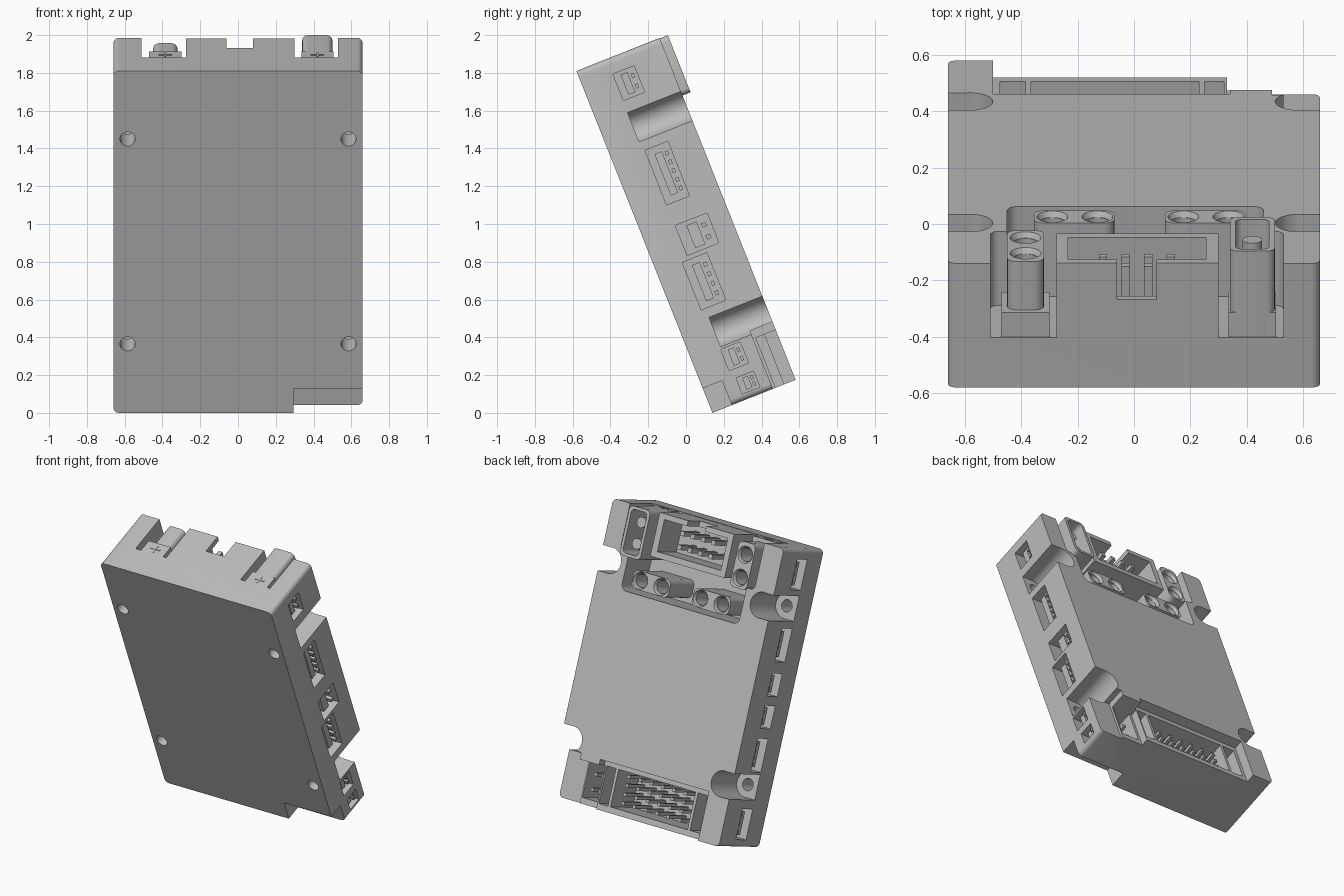
import bpy, bmesh, math
from mathutils import Matrix, Vector

cube = bpy.data.objects.get("Cube")
if cube:
    bpy.data.objects.remove(cube, do_unlink=True)

grey = bpy.data.materials.new("plain_grey")
grey.use_nodes = True
colour = (0.5, 0.5, 0.5, 1)
grey.diffuse_color = colour
grey.node_tree.nodes["Principled BSDF"].inputs["Base Color"].default_value = colour

# Local frame: x across, y through the depth (back is +), z along the case
TILT = Matrix.Translation((0, 0.14, 0)) @ Matrix.Rotation(math.radians(21.7), 4, 'X')
WIDE, DEEP, TALL = 0.66, 0.474, 1.948


def add_box(bm, x, y, z, bevel=0):
    """Box from three ranges; bevel rounds the edges that run through the depth."""
    size = [r[1] - r[0] for r in (x, y, z)]
    mid = Vector([(r[0] + r[1]) / 2 for r in (x, y, z)])
    made = bmesh.ops.create_cube(bm, size=1, matrix=Matrix.Translation(mid) @ Matrix.Diagonal((*size, 1)))
    if bevel:
        edges = {e for v in made["verts"] for e in v.link_edges
                 if abs(e.verts[0].co.y - e.verts[1].co.y) > 1e-4}
        bmesh.ops.bevel(bm, geom=list(edges), offset=bevel, segments=5, affect='EDGES', profile=0.5)


def add_rod(bm, x, z, y, r1, r2=None, sides=32):
    """Round rod or cone running through the depth."""
    mat = Matrix.Translation((x, sum(y) / 2, z)) @ Matrix.Rotation(-math.pi / 2, 4, 'X')
    bmesh.ops.create_cone(bm, cap_ends=True, segments=sides, radius1=r1,
                          radius2=r1 if r2 is None else r2, depth=y[1] - y[0], matrix=mat)


def finish(name, bm):
    mesh = bpy.data.meshes.new(name)
    bmesh.ops.recalc_face_normals(bm, faces=bm.faces[:])
    bm.to_mesh(mesh)
    bm.free()
    ob = bpy.data.objects.new(name, mesh)
    bpy.context.scene.collection.objects.link(ob)
    mesh.materials.append(grey)
    ob.matrix_world = TILT
    return ob


def boxes(name, items, bevel=0):
    bm = bmesh.new()
    for item in items:
        add_box(bm, *item, bevel)
    return finish(name, bm)


def rods(name, items):
    bm = bmesh.new()
    for item in items:
        add_rod(bm, *item)
    return finish(name, bm)


def carve(ob, cutters):
    """Subtract every cutter, keep the result and drop the cutters."""
    for c in cutters:
        c.hide_render = True
        mod = ob.modifiers.new("cut", 'BOOLEAN')
        mod.operation, mod.solver, mod.object = 'DIFFERENCE', 'EXACT', c
    bpy.context.view_layer.update()
    done = bpy.data.meshes.new_from_object(ob.evaluated_get(bpy.context.evaluated_depsgraph_get()))
    ob.modifiers.clear()
    ob.data = done
    for c in cutters:
        bpy.data.objects.remove(c, do_unlink=True)


def smooth(ob):
    bpy.ops.object.select_all(action='DESELECT')
    ob.select_set(True)
    bpy.context.view_layer.objects.active = ob
    bpy.ops.object.shade_smooth_by_angle(angle=math.radians(30))


# Case with mounting holes and their open scoops
case = boxes("case", [((-WIDE, WIDE), (0, DEEP), (0, TALL))], 0.03)
cuts = []
for side in (-1, 1):
    for z in (0.393, 1.56):
        x = side * 0.585
        cuts.append(rods("hole_cutter", [(x, z, (-0.1, 0.3), 0.04)]))
        cuts.append(rods("scoop_cutter", [(x, z, (0.17, 0.6), 0.084)]))
        out = sorted((x, side * 0.8))
        cuts.append(boxes("scoop_side_cutter", [(out, (0.17, 0.6), (z - 0.083, z + 0.083))]))

# Large recess at the upper end, open through the end face
cuts.append(boxes("recess_cutter", [((-0.45, 0.46), (0.19, 0.6), (1.4, 1.75))], 0.04))
cuts.append(boxes("recess_end_cutter", [((-0.51, 0.53), (0.191, 0.6), (1.64, 2.1))], 0.03))

# Lower end: lowered header, its three chambers, small header and corner
cavity = (0.04, 0.285)
low = [((-0.5, 0.34), (0.41, 0.6), (-0.1, 0.322)),
       ((0.33, 0.5), (0.36, 0.6), (-0.1, 0.285)),
       ((0.49, 0.8), (0.345, 0.6), (-0.1, 0.33)),
       ((0.295, 0.8), (-0.1, 0.11), (-0.1, 0.14))]
low += [(x, (0.15, 0.62), cavity) for x in
        ((-0.475, -0.385), (-0.365, 0.23), (0.25, 0.32), (0.35, 0.48))]
cuts += [boxes("lower_cutter", [item]) for item in low]

# Side sockets: side, z centre, y centre, length, height, number of contacts
sockets = [(1, 1.786, 0.234, 0.15, 0.12, 2), (1, 1.268, 0.247, 0.31, 0.13, 5),
           (1, 0.909, 0.274, 0.17, 0.18, 2), (1, 0.664, 0.216, 0.27, 0.14, 4),
           (1, 0.235, 0.22, 0.12, 0.11, 2), (1, 0.08, 0.234, 0.09, 0.1, 2)]
sockets += [(-1, z, 0.23, length, 0.12, count) for z, length, count in
            ((1.78, 0.2, 3), (1.32, 0.22, 4), (1.06, 0.15, 2),
             (0.85, 0.15, 2), (0.6, 0.22, 4), (0.15, 0.2, 3))]
liners, contacts = [], []
for side, z, y, length, high, count in sockets:
    mouth = sorted((side * 0.55, side * 0.7))
    cuts.append(boxes("socket_cutter", [(mouth, (y - high / 2, y + high / 2),
                                         (z - length / 2, z + length / 2))]))
    liners.append((sorted((side * 0.54, side * 0.63)), (y - high * 0.2, y + high * 0.12),
                   (z - length * 0.38, z + length * 0.38)))
    for i in range(count):
        pz = z + ((i + 0.5) / count - 0.5) * length * 0.8
        contacts.append((sorted((side * 0.54, side * 0.645)),
                         (y + high * 0.22, y + high * 0.36), (pz - 0.012, pz + 0.012)))
carve(case, cuts)
smooth(case)
boxes("socket_tongues", liners)
boxes("socket_contacts", contacts)

# Header pins at the lower end
pins = []
for i in range(9):
    for j in range(4):
        x, z = -0.43 + i * 0.0875, 0.075 + j * 0.058
        if min(abs(x + 0.375), abs(x - 0.24)) > 0.025:
            pins.append(((x - 0.011, x + 0.011), (0.14, 0.35), (z - 0.011, z + 0.011)))
for x in (0.385, 0.445):
    for z in (0.1, 0.2):
        pins.append(((x - 0.011, x + 0.011), (0.14, 0.32), (z - 0.011, z + 0.011)))
boxes("lower_header_pins", pins)

# Central box header with key slot and pins
header = boxes("box_header", [((-0.275, 0.3), (0.17, DEEP), (1.66, 1.946))])
carve(header, [boxes("c", [((-0.235, 0.255), (0.25, 0.6), (1.7, 1.91))]),
               boxes("c", [((-0.06, 0.08), (0.335, 0.6), (1.85, 2.1))])])
boxes("box_header_pins", [((x - 0.015, x + 0.015), (0.24, 0.43), (z - 0.015, z + 0.015))
                          for x in (-0.11, -0.03, 0.05, 0.13) for z in (1.76, 1.85)])


# Twin round sockets
def twin_socket(name, x, z, centres):
    block = boxes(name, [(x, (0.17, DEEP - 0.004), z)], 0.035)
    carve(block, [rods("c", [(cx, cz, (0.28, 0.6), 0.042)]) for cx, cz in centres]
          + [rods("c", [(cx, cz, (0.45, 0.5), 0.045, 0.07)]) for cx, cz in centres])
    smooth(block)


twin_socket("twin_socket_a", (-0.355, -0.07), (1.43, 1.55), [(-0.29, 1.49), (-0.13, 1.49)])
twin_socket("twin_socket_b", (0.11, 0.395), (1.43, 1.55), [(0.175, 1.49), (0.335, 1.49)])
twin_socket("twin_socket_c", (-0.45, -0.32), (1.62, 1.92), [(-0.385, 1.69), (-0.385, 1.84)])

# Tall power plug with two round contacts
plug = boxes("power_plug", [((0.34, 0.5), (0.17, 0.52), (1.62, 1.945))], 0.03)
carve(plug, [boxes("c", [((0.36, 0.48), (0.3, 0.6), (1.64, 1.925))], 0.025)])
smooth(plug)
smooth(rods("power_contacts", [(0.42, z, (0.29, 0.47), 0.035) for z in (1.71, 1.85)]))

# Terminal blocks at the end with raised plus marks
for name, mid in (("left_terminal", 0.42), ("right_terminal", -0.385)):
    boxes(name, [((mid - 0.085, mid + 0.085), (0.18, 0.285), (1.75, 1.945))])
    boxes(name + "_mark", [((mid - 0.035, mid + 0.035), (0.23, 0.24), (1.94, 1.948)),
                           ((mid - 0.005, mid + 0.005), (0.205, 0.265), (1.94, 1.948))])
